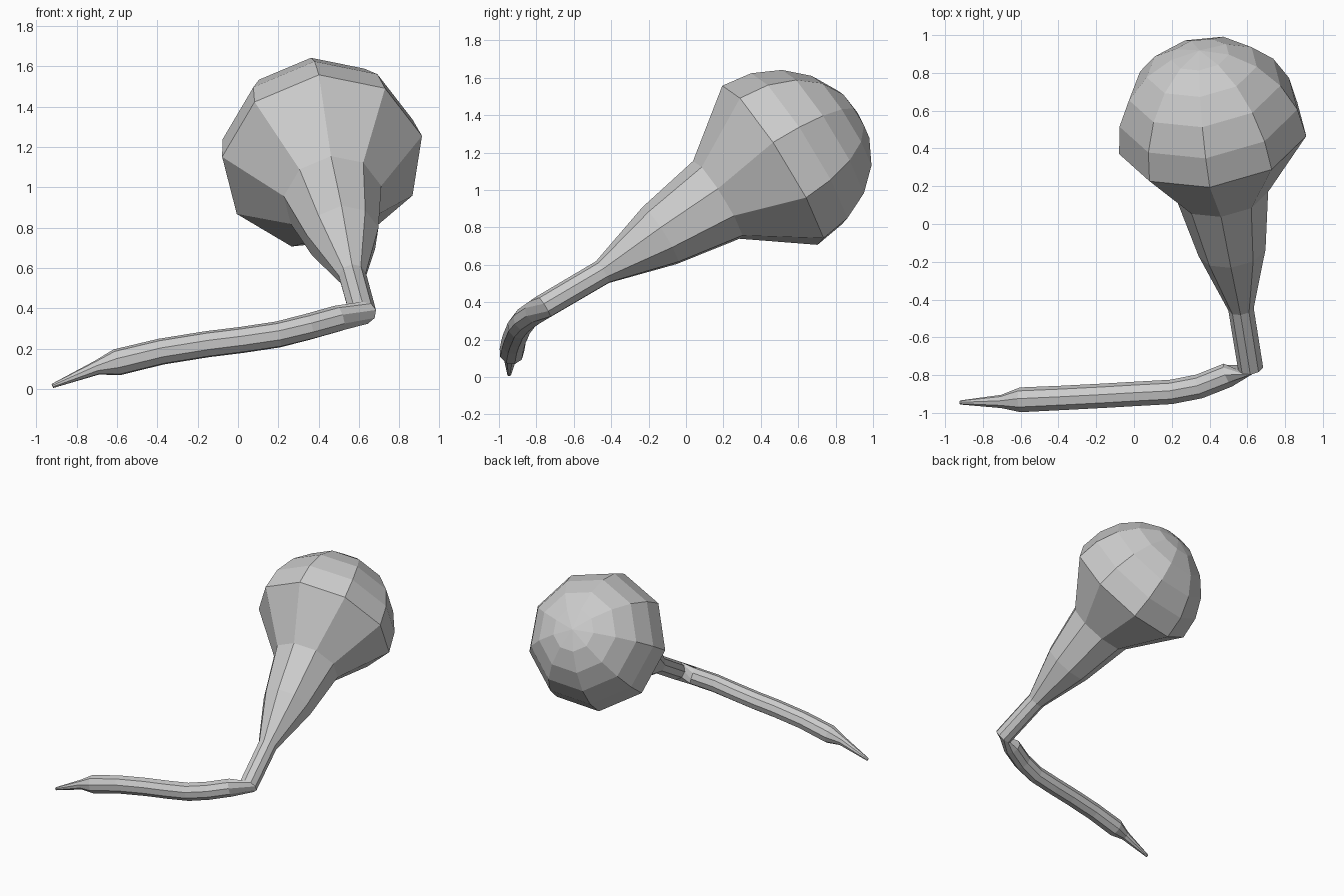
import bpy, bmesh, math
from mathutils import Vector

if "Cube" in bpy.data.objects:
    bpy.data.objects.remove(bpy.data.objects["Cube"])

SIDES = 9
PHASE = math.radians(-7)

# Tail: centre points and radii from the tip to just before the bend
tail = [
    ((-0.92, -0.945, 0.015), 0.011),
    ((-0.70, -0.94, 0.105), 0.036),
    ((-0.60, -0.932, 0.132), 0.067),
    ((-0.38, -0.922, 0.185), 0.066),
    ((-0.15, -0.91, 0.222), 0.066),
    ((0.02, -0.90, 0.243), 0.066),
    ((0.20, -0.89, 0.27), 0.066),
    ((0.35, -0.86, 0.308), 0.066),
    ((0.50, -0.80, 0.35), 0.066),
]
# Neck: from the bend, flaring out to the bulb rim
neck = [
    ((0.618, -0.76, 0.375), 0.068),
    ((0.567, -0.445, 0.56), 0.069),
    ((0.52, -0.135, 0.755), 0.182),
    ((0.47, 0.17, 0.945), 0.248),
    ((0.42, 0.465, 1.128), 0.508),
]
DOME_HEIGHT, DOME_STEPS = 0.54, 5

# Gather sections as (centre, direction, radius)
sections = []
pts = [Vector(p) for p, r in tail]
for i, (p, r) in enumerate(tail):
    a, b = pts[max(i - 1, 0)], pts[min(i + 1, len(pts) - 1)]
    sections.append((pts[i], (b - a).normalized(), r))
axis = (Vector(neck[-1][0]) - Vector(neck[1][0])).normalized()
for p, r in neck:
    sections.append((Vector(p), axis, r))

# Rounded dome closing the bulb
rim, rim_radius = Vector(neck[-1][0]), neck[-1][1]
for k in range(1, DOME_STEPS):
    t = math.pi / 2 * k / DOME_STEPS
    sections.append((rim + axis * DOME_HEIGHT * math.sin(t), axis,
                     rim_radius * math.cos(t)))

bm = bmesh.new()


def ring(centre, direction, radius):
    side = direction.cross(Vector((0, 0, 1))).normalized()
    up = side.cross(direction)
    angles = [PHASE + math.tau * i / SIDES for i in range(SIDES)]
    return [bm.verts.new(centre + radius * (up * math.cos(t) + side * math.sin(t)))
            for t in angles]


# Skin the sections, cap the tail tip and fan the dome top
rings = [ring(*s) for s in sections]
for a, b in zip(rings, rings[1:]):
    for i in range(SIDES):
        j = (i + 1) % SIDES
        bm.faces.new((a[i], a[j], b[j], b[i]))
bm.faces.new(rings[0])
apex = bm.verts.new(rim + axis * DOME_HEIGHT)
for i in range(SIDES):
    bm.faces.new((rings[-1][i], rings[-1][(i + 1) % SIDES], apex))
bmesh.ops.recalc_face_normals(bm, faces=bm.faces)

mesh = bpy.data.meshes.new("bulb_with_tail")
bm.to_mesh(mesh)
bm.free()
bpy.context.collection.objects.link(bpy.data.objects.new("bulb_with_tail", mesh))
